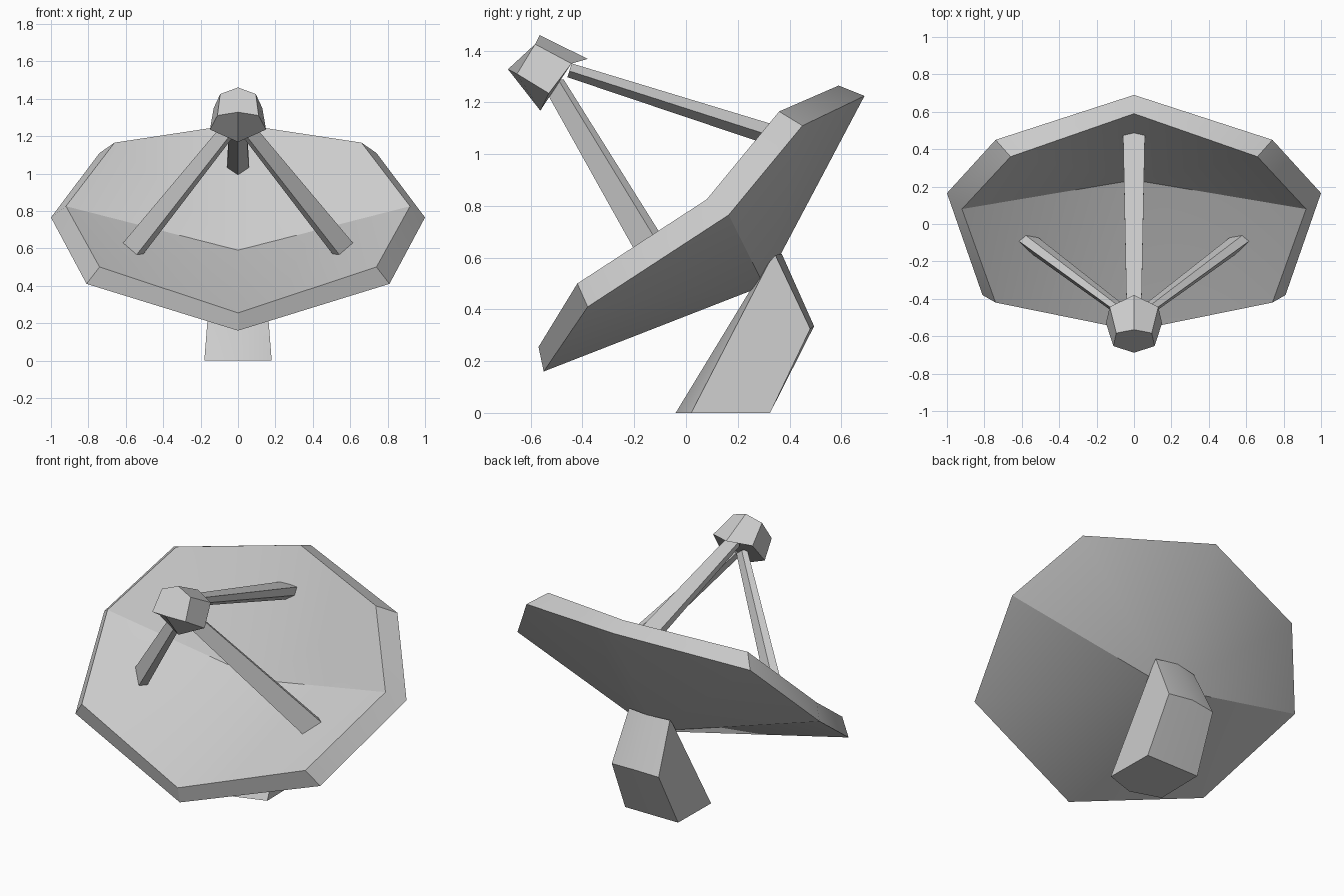
import bpy, bmesh, math
from mathutils import Vector

cube = bpy.data.objects.get("Cube")
if cube:
    bpy.data.objects.remove(cube, do_unlink=True)

# Single painted metal colour
GREY = (0.6, 0.6, 0.6, 1.0)
metal = bpy.data.materials.new("light_grey_metal")
metal.use_nodes = True
metal.diffuse_color = GREY
shader = metal.node_tree.nodes["Principled BSDF"]
shader.inputs["Base Color"].default_value = GREY
shader.inputs["Roughness"].default_value = 0.8


def finish(name, bm):
    bmesh.ops.recalc_face_normals(bm, faces=bm.faces)
    mesh = bpy.data.meshes.new(name)
    bm.to_mesh(mesh)
    bm.free()
    mesh.materials.append(metal)
    obj = bpy.data.objects.new(name, mesh)
    bpy.context.collection.objects.link(obj)
    bpy.ops.object.select_all(action="DESELECT")
    obj.select_set(True)
    bpy.context.view_layer.objects.active = obj
    bpy.ops.object.shade_smooth_by_angle(angle=math.radians(30))
    return obj


def full_ring(half):
    """Close a half outline, whose ends lie on x = 0, by mirroring it."""
    return half + [(-x, y, z) for x, y, z in half[-2:0:-1]]


def bridge(bm, a, b, closed=True):
    n = len(a)
    for i in range(n if closed else n - 1):
        j = (i + 1) % n
        bm.faces.new((a[i], a[j], b[j], b[i]))


def add_ring(bm, points):
    return [bm.verts.new(p) for p in points]


def fan(bm, ring, centre):
    c = bm.verts.new(centre)
    for i in range(len(ring)):
        bm.faces.new((ring[i], ring[(i + 1) % len(ring)], c))


# Tilted eight-sided dish: back cone, rim band and hollow front
bm = bmesh.new()
back = add_ring(bm, full_ring([(0, .69, 1.225), (.74, .45, 1.11), (1, .165, .765),
                               (.81, -.38, .41), (0, -.55, .16)]))
front = add_ring(bm, full_ring([(0, .59, 1.265), (.66, .36, 1.165), (.92, .08, .825),
                                (.74, -.42, .50), (0, -.57, .255)]))
bridge(bm, back, front)
fan(bm, back, (0, .302, .492))
fan(bm, front, (0, .235, .59))
finish("dish", bm)

# Six-sided tapered receiver
bm = bmesh.new()
tip = add_ring(bm, full_ring([(0, -.565, 1.46), (.095, -.583, 1.425),
                              (.11, -.653, 1.31), (0, -.688, 1.328)]))
base = add_ring(bm, full_ring([(0, -.38, 1.368), (.13, -.443, 1.35),
                               (.15, -.53, 1.235), (0, -.563, 1.168)]))
bridge(bm, tip, base)
bm.faces.new(tip)
bm.faces.new(base)
finish("receiver", bm)


def strut(name, start, end, outward):
    """Tapered bar, flat on the outer side and ridged on the inner side."""
    start, end = Vector(start), Vector(end)
    along = (end - start).normalized()
    up = Vector(outward)
    up = (up - along * up.dot(along)).normalized()
    side = along.cross(up)
    bm = bmesh.new()
    rings = []
    for centre, w, h in ((start, .04, .028), (end + along * .03, .059, .043)):
        section = [(-w, h), (w, h), (w, -h * .1), (0, -h), (-w, -h * .1)]
        rings.append(add_ring(bm, [centre + side * s + up * t for s, t in section]))
    bridge(bm, *rings)
    for ring in rings:
        bm.faces.new(ring)
    finish(name, bm)


# Three struts from the dish to the receiver
strut("upper_strut", (0, -.45, 1.324), (0, .47, 1.03), (0, .76, .65))
for name, s in (("left_strut", 1), ("right_strut", -1)):
    strut(name, (s * .02, -.495, 1.26), (s * .545, -.10, .60),
          (s * .87, -.38, -.33))

# Bent pedestal, with a ridge down the middle of its front and back
edge = [(.18, .02, 0), (.135, .32, .58), (.135, .345, .61), (.155, .48, .325), (.175, .325, 0)]
middle = [(0, -.04, 0), (0, .27, .51), (0, .37, .615), (0, .495, .335), (0, .325, 0)]
bm = bmesh.new()
left = add_ring(bm, edge)
centre = add_ring(bm, middle)
right = add_ring(bm, [(-x, y, z) for x, y, z in edge])
bridge(bm, left, centre)
bridge(bm, centre, right)
bm.faces.new(left)
bm.faces.new(right)
finish("pedestal", bm)
